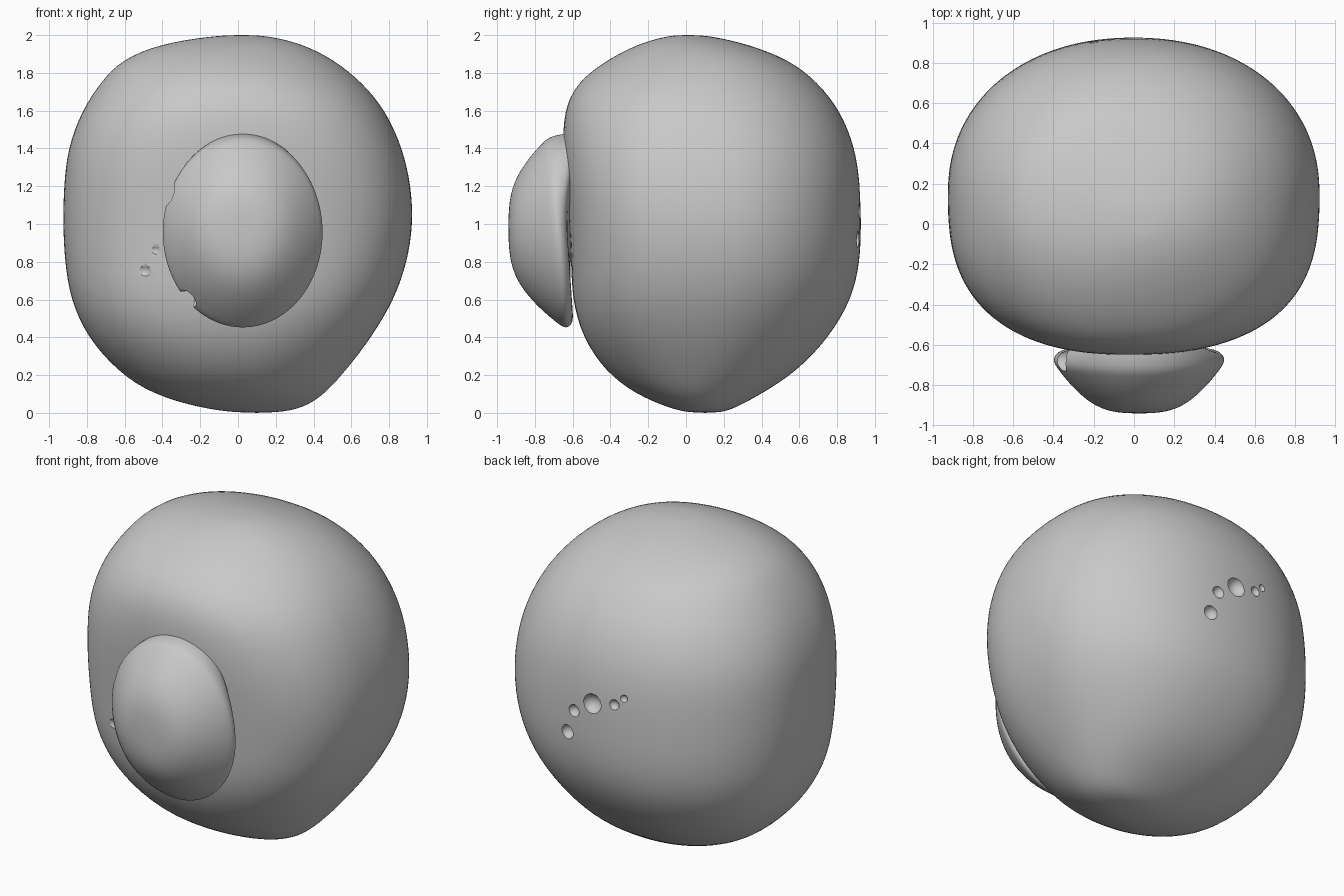
import bpy
import bmesh
from math import sin, cos, pi

cube = bpy.data.objects.get("Cube")
if cube:
    bpy.data.objects.remove(cube, do_unlink=True)

# One plain grey for everything
grey = bpy.data.materials.new("plain grey")
grey.use_nodes = True
grey.diffuse_color = (0.58, 0.58, 0.58, 1)
grey.node_tree.nodes["Principled BSDF"].inputs["Base Color"].default_value = (0.58, 0.58, 0.58, 1)

SEGMENTS = 40
ANGLES = [2 * pi * i / SEGMENTS for i in range(SEGMENTS)]


def power(value, exponent):
    return (1 if value >= 0 else -1) * abs(value) ** exponent


def loft(name, rings):
    """Bridge equal rings of points into a closed, subdivided skin."""
    bm = bmesh.new()
    loops = [[bm.verts.new(p) for p in ring] for ring in rings]
    for low, high in zip(loops, loops[1:]):
        for i in range(SEGMENTS):
            j = (i + 1) % SEGMENTS
            bm.faces.new((low[i], low[j], high[j], high[i]))
    for loop in (loops[0], loops[-1]):
        bm.faces.new(loop)
    bmesh.ops.recalc_face_normals(bm, faces=bm.faces)
    mesh = bpy.data.meshes.new(name)
    bm.to_mesh(mesh)
    bm.free()
    mesh.materials.append(grey)
    obj = bpy.data.objects.new(name, mesh)
    bpy.context.collection.objects.link(obj)
    smooth = obj.modifiers.new("rounding", "SUBSURF")
    smooth.levels = smooth.render_levels = 2
    return obj


def body_ring(z, left, right, front, back):
    """Rounded cross-section, squarer on the front at mid height."""
    cx, cy = (left + right) / 2, (front + back) / 2
    squareness = 2.05 + max(0, .65 - (z - 1) ** 2)
    ring = []
    for a in ANGLES:
        e = 2 / (squareness if sin(a) < 0 else 2.15)
        ring.append((cx + (right - left) / 2 * power(cos(a), e),
                     cy + (back - front) / 2 * power(sin(a), e), z))
    return ring


# Lumpy round body: height, then x and y extents
body_rows = [
    (0, .0, .2, .02, .18), (.025, -.2, .35, -.09, .26),
    (.1, -.46, .46, -.27, .4), (.22, -.64, .57, -.43, .59),
    (.4, -.8, .71, -.55, .76), (.6, -.89, .83, -.605, .88),
    (.8, -.92, .9, -.61, .925), (1, -.93, .93, -.62, .93),
    (1.2, -.925, .92, -.64, .925), (1.4, -.905, .875, -.655, .9),
    (1.6, -.83, .785, -.65, .82), (1.75, -.73, .66, -.58, .7),
    (1.87, -.62, .51, -.42, .55), (1.955, -.41, .34, -.25, .32),
    (1.993, -.15, .17, -.11, .14), (2, -.04, .08, -.04, .06),
]
body = loft("body", [body_ring(*row) for row in body_rows])

# Domed snout: radius fraction and depth, joined to the body only at the top
snout_rows = [(.08, -.94), (.25, -.936), (.42, -.92), (.6, -.88), (.8, -.8),
              (.95, -.72), (1.02, -.675), (.96, -.64), (.88, -.625), (.5, -.63)]


def snout_ring(r, y):
    ring = []
    for a in ANGLES:
        lift = max(0, sin(a)) ** 2 * .1 if y > -.65 else 0
        s = r + lift
        ring.append((.025 + .425 * s * cos(a), y - .04 * sin(a) * r * r + lift,
                     .955 + .505 * s * sin(a)))
    return ring


snout = loft("snout", [snout_ring(*row) for row in snout_rows])


def carve(target, pits):
    """Cut small round pits given by centre and size."""
    bm = bmesh.new()
    for x, y, z, size in pits:
        made = bmesh.ops.create_icosphere(bm, subdivisions=2, radius=size)
        bmesh.ops.translate(bm, verts=made["verts"], vec=(x, y, z))
    mesh = bpy.data.meshes.new("pit_cutter")
    bm.to_mesh(mesh)
    bm.free()
    mesh.materials.append(grey)
    cutter = bpy.data.objects.new("pit_cutter", mesh)
    bpy.context.collection.objects.link(cutter)
    cutter.hide_render = True
    cut = target.modifiers.new("pits", "BOOLEAN")
    cut.operation = "DIFFERENCE"
    cut.solver = "EXACT"
    cut.object = cutter
    return cutter


# Small pits beside the snout and on the back, and notches in the snout rim
cutters = [
    carve(body, [(-.64, -.52, .76, .04), (-.5, -.57, .75, .04), (-.44, -.59, .86, .03),
                 (.19, .91, .92, .045), (.14, .925, 1.07, .04), (.01, .935, 1.15, .065),
                 (-.14, .925, 1.18, .035), (-.2, .91, 1.23, .025)]),
    carve(snout, [(-.37, -.67, 1.16, .07), (-.26, -.66, .61, .06)]),
]

# Settle the modifiers, then shade smoothly with sharp pit edges
for obj in (body, snout):
    bpy.ops.object.select_all(action="DESELECT")
    obj.select_set(True)
    bpy.context.view_layer.objects.active = obj
    for name in [m.name for m in obj.modifiers]:
        bpy.ops.object.modifier_apply(modifier=name)
    bpy.ops.object.shade_smooth_by_angle(angle=pi / 4)
for cutter in cutters:
    bpy.data.objects.remove(cutter, do_unlink=True)
